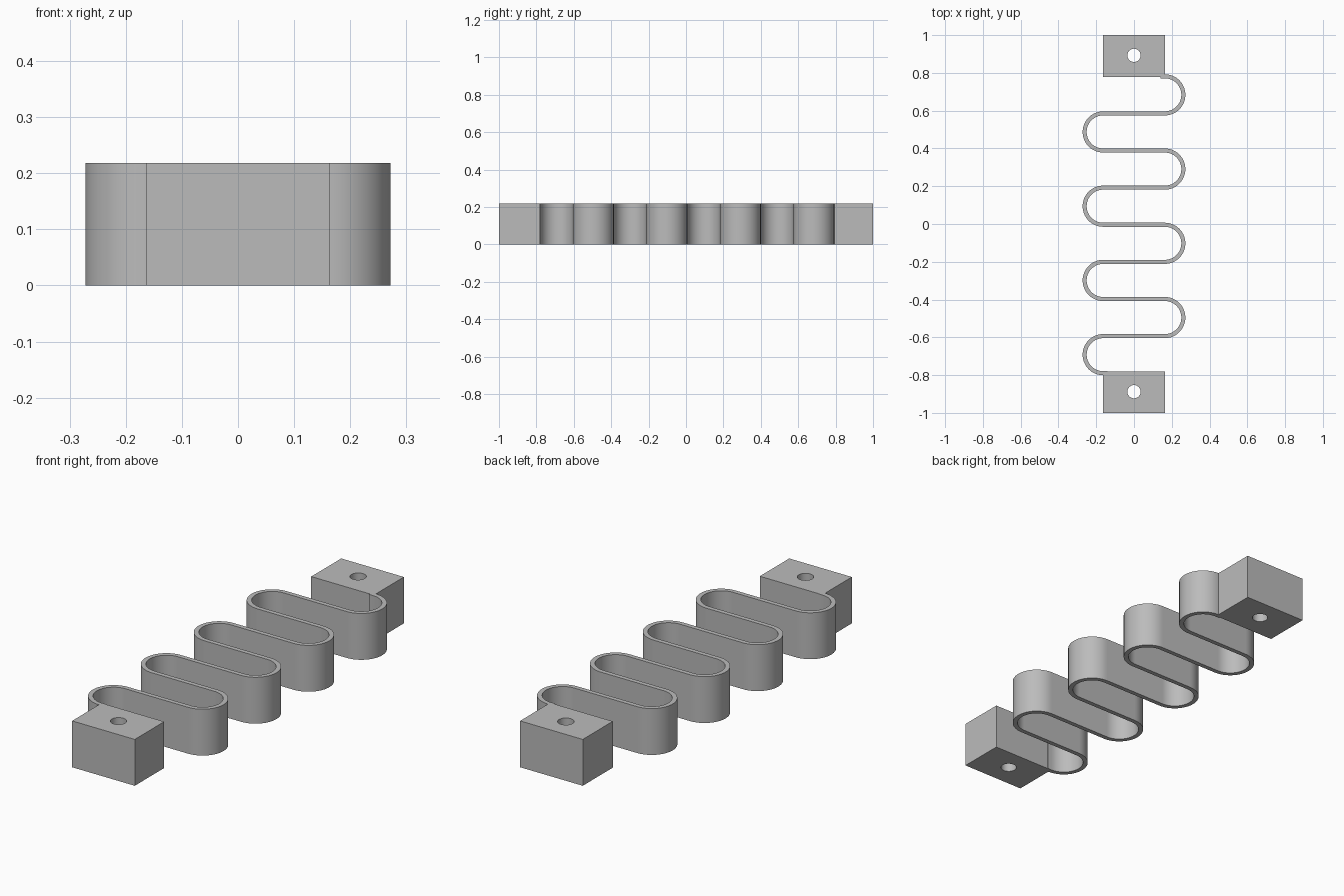
import bpy, bmesh, math
from mathutils import Vector

if "Cube" in bpy.data.objects:
    bpy.data.objects.remove(bpy.data.objects["Cube"], do_unlink=True)

HEIGHT = 0.218
HALF_W = 0.163        # block half width, also the bend centres
PITCH = 0.1965        # distance between neighbouring straight walls
BAND = 0.0215         # wall thickness
SHIFT = -0.004        # spring centre along y
LOOPS = 8
SEGS = 32

grey = bpy.data.materials.new("plain_grey")
grey.use_nodes = True
colour = (0.5, 0.5, 0.5, 1)
grey.diffuse_color = colour
grey.node_tree.nodes["Principled BSDF"].inputs["Base Color"].default_value = colour


def add_object(name, bm):
    bmesh.ops.recalc_face_normals(bm, faces=bm.faces)
    mesh = bpy.data.meshes.new(name)
    bm.to_mesh(mesh)
    bm.free()
    mesh.materials.append(grey)
    obj = bpy.data.objects.new(name, mesh)
    bpy.context.collection.objects.link(obj)
    return obj


def activate(obj):
    bpy.ops.object.select_all(action="DESELECT")
    obj.select_set(True)
    bpy.context.view_layer.objects.active = obj


def end_block(name, y0, y1, hole_y):
    # Solid block with a vertical screw hole
    bm = bmesh.new()
    bmesh.ops.create_cube(bm, size=1)
    bmesh.ops.scale(bm, vec=(2 * HALF_W, y1 - y0, HEIGHT), verts=bm.verts)
    bmesh.ops.translate(bm, vec=(0, (y0 + y1) / 2, HEIGHT / 2), verts=bm.verts)
    block = add_object(name, bm)

    bm = bmesh.new()
    bmesh.ops.create_cone(bm, cap_ends=True, segments=SEGS, radius1=0.035,
                          radius2=0.035, depth=2 * HEIGHT)
    bmesh.ops.translate(bm, vec=(0, hole_y, HEIGHT / 2), verts=bm.verts)
    cutter = add_object(name + "_hole_cutter", bm)
    cutter.hide_render = True

    cut = block.modifiers.new("screw_hole", "BOOLEAN")
    cut.operation = "DIFFERENCE"
    cut.solver = "EXACT"
    cut.object = cutter
    activate(block)
    bpy.ops.object.modifier_apply(modifier=cut.name)
    bpy.data.objects.remove(cutter, do_unlink=True)
    bpy.ops.object.shade_smooth_by_angle(angle=math.radians(30))


def spring():
    # Centre line as (point, sideways normal), bending alternately left and right
    top = SHIFT + LOOPS / 2 * PITCH
    path = [(Vector((HALF_W - BAND, top)), Vector((0, 1)))]
    for i in range(LOOPS):
        side = 1 if i % 2 == 0 else -1
        centre = Vector((side * HALF_W, top - (i + 0.5) * PITCH))
        for k in range(SEGS + 1):
            a = math.pi * k / SEGS
            out = Vector((side * math.sin(a), math.cos(a)))
            path.append((centre + out * PITCH / 2, out * side))
    path.append((Vector((BAND - HALF_W, top - LOOPS * PITCH)), Vector((0, 1))))

    # Sweep a rectangular section along the centre line
    bm = bmesh.new()
    rings = []
    for p, n in path:
        a, b = p + n * BAND / 2, p - n * BAND / 2
        rings.append([bm.verts.new((q.x, q.y, z)) for q, z in
                      ((a, 0), (b, 0), (b, HEIGHT), (a, HEIGHT))])
    for r, s in zip(rings, rings[1:]):
        for j in range(4):
            k = (j + 1) % 4
            bm.faces.new((r[j], r[k], s[k], s[j]))
    bm.faces.new(rings[0])
    bm.faces.new(rings[-1])
    activate(add_object("serpentine_spring", bm))
    bpy.ops.object.shade_smooth_by_angle(angle=math.radians(30))


end_block("back_block", 0.777, 1.0, 0.893)
end_block("front_block", -1.0, -0.781, -0.888)
spring()
